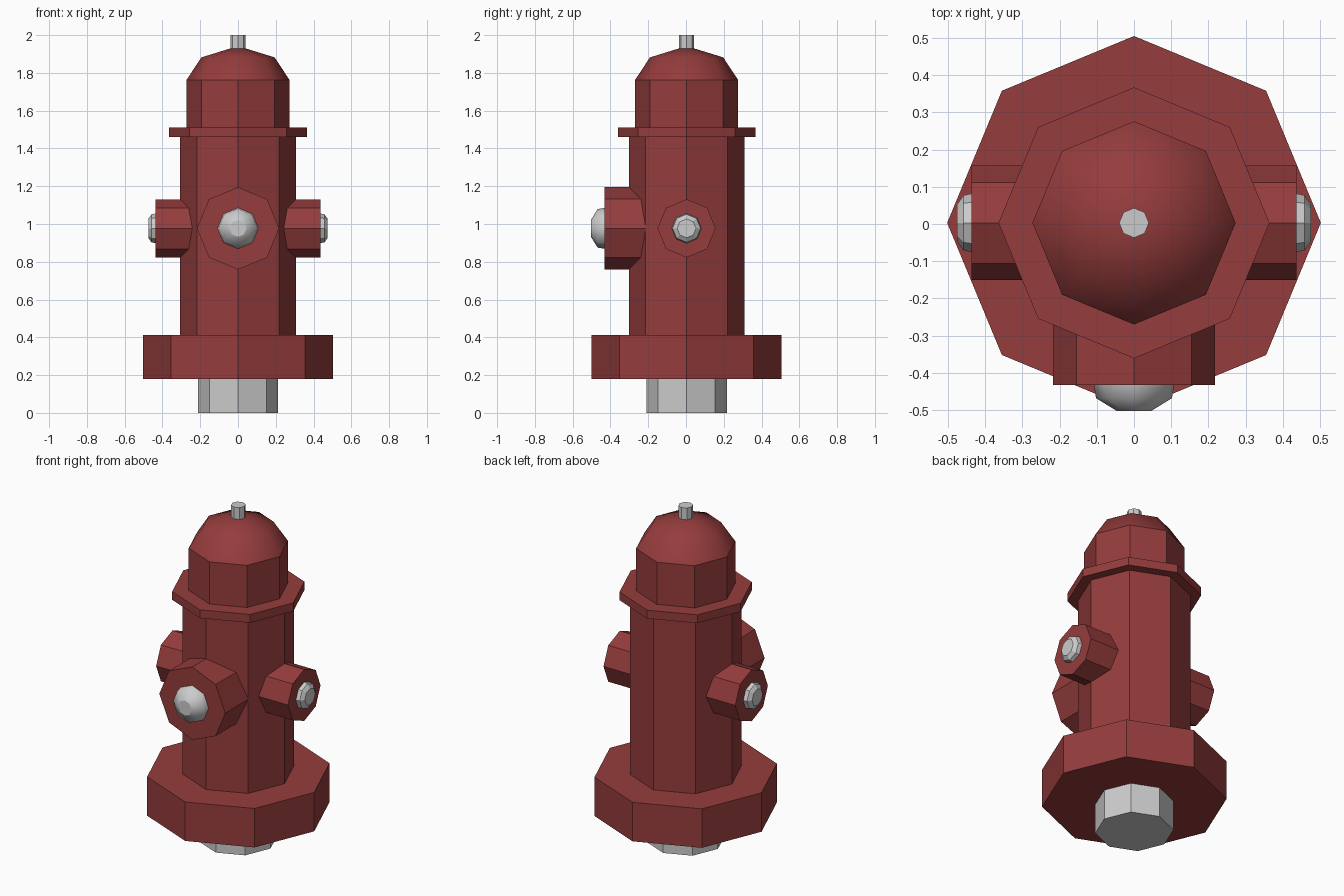
import bpy, bmesh
from math import cos, sin, pi
from mathutils import Matrix

if "Cube" in bpy.data.objects:
    bpy.data.objects.remove(bpy.data.objects["Cube"])

CY = 0.003      # centre line in y
NZ = 0.977      # height of the outlets
SIDES = 8

red = bpy.data.materials.new("red_paint")
red.diffuse_color = (0.30, 0.045, 0.045, 1)
red.use_nodes = True
red.node_tree.nodes["Principled BSDF"].inputs["Base Color"].default_value = red.diffuse_color


def lathe(name, profile, mat=None, axis='Z', z=0.0, smooth_from=99):
    """Octagonal solid from (radius, height) rings; radius 0 makes a pole."""
    bm = bmesh.new()
    rings = []
    for r, h in profile:
        n = SIDES if r > 0 else 1
        rings.append([bm.verts.new((r * cos(2 * pi * i / SIDES), r * sin(2 * pi * i / SIDES), h))
                      for i in range(n)])
    for k, (a, b) in enumerate(zip(rings, rings[1:])):
        for i in range(SIDES):
            j = (i + 1) % SIDES
            vs = [a[i], a[j], b[0]] if len(b) == 1 else [a[i], a[j], b[j], b[i]]
            bm.faces.new(vs).smooth = k >= smooth_from
    bm.faces.new(rings[0][::-1])
    if len(rings[-1]) > 1:
        bm.faces.new(rings[-1])
    rot = {'Z': Matrix.Identity(4),
           '+X': Matrix.Rotation(pi / 2, 4, 'Y'),
           '-X': Matrix.Rotation(-pi / 2, 4, 'Y'),
           '-Y': Matrix.Rotation(pi / 2, 4, 'X')}[axis]
    bm.transform(Matrix.Translation((0, CY, z)) @ rot)
    bmesh.ops.recalc_face_normals(bm, faces=bm.faces)
    me = bpy.data.meshes.new(name)
    bm.to_mesh(me)
    bm.free()
    ob = bpy.data.objects.new(name, me)
    bpy.context.collection.objects.link(ob)
    if mat:
        me.materials.append(mat)
    return ob


# Upright body
lathe("ground_pipe", [(0.213, 0), (0.213, 0.19)])
lathe("base_flange", [(0.502, 0.18), (0.502, 0.413)], red)
lathe("barrel", [(0.306, 0.41), (0.306, 1.47)], red)
lathe("top_flange", [(0.364, 1.46), (0.364, 1.51)], red)
lathe("bonnet", [(0.273, 1.505), (0.273, 1.762), (0.194, 1.882), (0, 1.942)], red, smooth_from=1)
lathe("operating_nut", [(0.04, 1.92), (0.04, 2.0)])

# Side outlets with their caps
for side, axis in (("left", '-X'), ("right", '+X')):
    lathe(side + "_outlet", [(0.154, 0.15), (0.154, 0.436)], red, axis, NZ)
    lathe(side + "_cap", [(0.08, 0.43), (0.074, 0.458), (0.05, 0.475)], None, axis, NZ)

# Front outlet with its larger domed cap
lathe("front_outlet", [(0.218, 0.15), (0.218, 0.435)], red, '-Y', NZ)
lathe("front_cap", [(0.109, 0.43), (0.102, 0.471), (0.045, 0.506)], None, '-Y', NZ, smooth_from=0)
